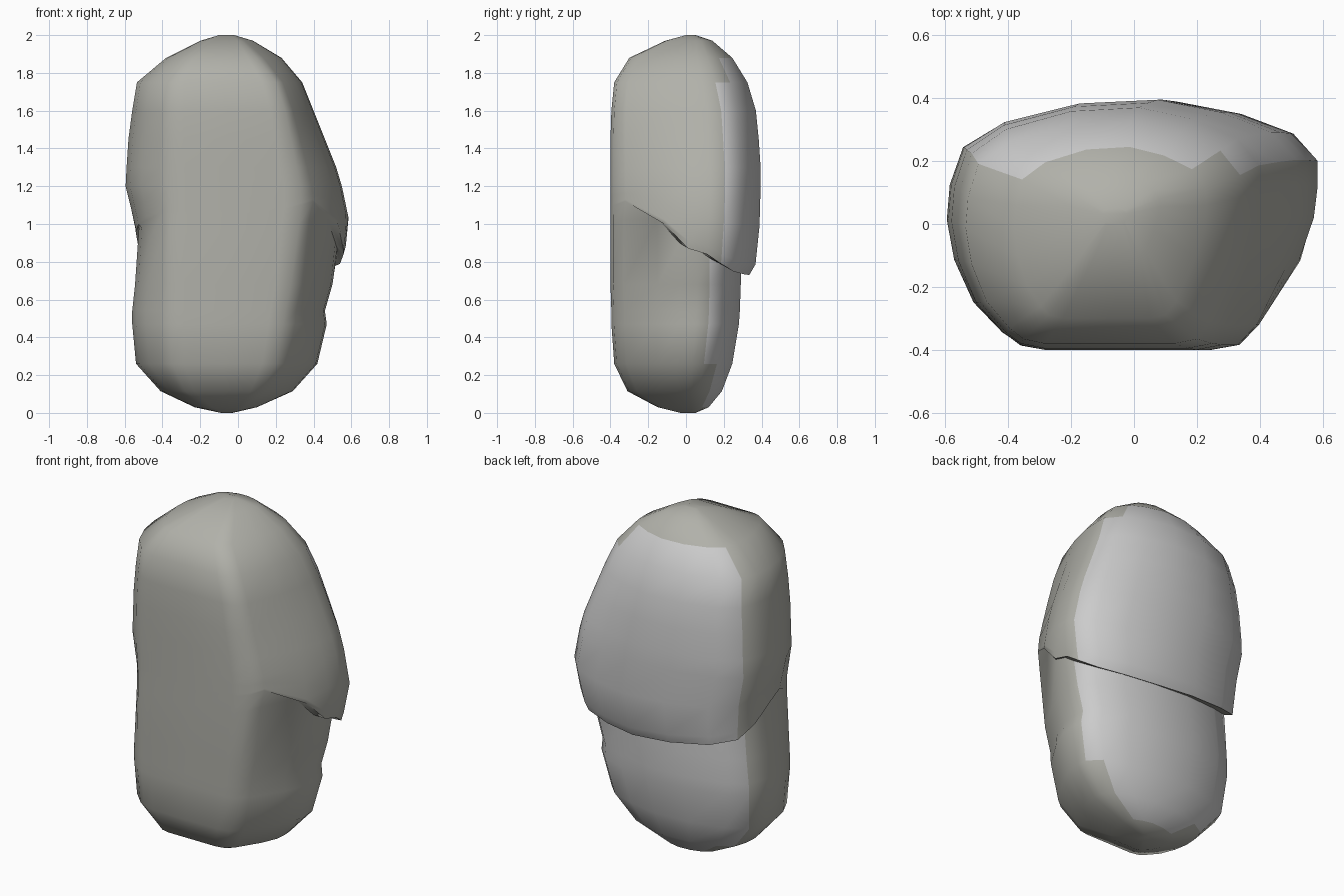
import bpy, bmesh, math

if "Cube" in bpy.data.objects:
    bpy.data.objects.remove(bpy.data.objects["Cube"])

# Section tables: z, front-left x, front-right x, left x, right x, front y, back y
LOWER = [
    (0.00, -.08, -.04, -.09, -.03, -.03, .05),
    (0.03, -.16, .03, -.23, .10, -.15, .12),
    (0.115, -.28, .12, -.41, .29, -.31, .19),
    (0.26, -.35, .20, -.54, .42, -.38, .245),
    (0.47, -.36, .24, -.56, .47, -.395, .28),
    (0.54, -.36, .25, -.56, .46, -.395, .285),
    (0.68, -.36, .28, -.545, .50, -.40, .29),
    (0.82, -.36, .31, -.53, .525, -.40, .29),
    (1.10, -.36, .33, -.52, .52, -.40, .29),
]
UPPER = [
    (0.73, -.36, .31, -.52, .53, -.40, .335),
    (0.79, -.36, .31, -.53, .545, -.40, .37),
    (0.88, -.36, .32, -.535, .57, -.40, .38),
    (1.00, -.36, .34, -.545, .592, -.40, .39),
    (1.20, -.36, .33, -.595, .55, -.40, .395),
    (1.30, -.36, .31, -.59, .52, -.40, .395),
    (1.45, -.36, .28, -.58, .46, -.40, .385),
    (1.60, -.36, .25, -.56, .40, -.395, .37),
    (1.75, -.35, .20, -.535, .34, -.38, .325),
    (1.88, -.27, .10, -.38, .23, -.30, .245),
    (1.97, -.15, .02, -.20, .08, -.11, .14),
    (2.00, -.09, -.03, -.10, -.02, .00, .05),
]
# Outline columns: kind, x fraction, depth fraction, ledge height
COLS = [
    ("L", .00, .02, 1.05), ("F", .12, .00, 1.05), ("F", .50, .00, 1.05),
    ("F", .87, .00, 1.08), ("R", .00, .02, 1.10),
    ("R", .27, .10, 1.12), ("R", .75, .36, 1.00), ("R", .96, .53, .87),
    ("R", 1.0, .66, .84), ("R", .98, .76, .79),
    ("B", .85, .87, .75), ("B", .56, .95, .735), ("B", .20, 1.0, .73),
    ("B", -.25, .985, .75), ("B", -.68, .91, .78),
    ("L", .78, .81, .82), ("L", .96, .66, .88), ("L", 1.0, .52, .96),
    ("L", .90, .36, 1.00), ("L", .64, .19, 1.02), ("L", .25, .07, 1.04),
]


def section(table, z):
    z = min(max(z, table[0][0]), table[-1][0])
    for a, b in zip(table, table[1:]):
        if z <= b[0]:
            t = (z - a[0]) / (b[0] - a[0])
            return [p + (q - p) * t for p, q in zip(a[1:], b[1:])]


def point(col, table, z):
    kind, f, d, _ = col
    fl, fr, xl, xr, yf, yb = section(table, z)
    x = {"L": fl + (xl - fl) * f, "R": fr + (xr - fr) * f,
         "F": fl + (fr - fl) * f,
         "B": (xl + xr) / 2 + f * (xr - xl) / 2}[kind]
    return (x, yf + (yb - yf) * d, z)


bm = bmesh.new()
rings = []


def add_ring(table, height):
    rings.append([bm.verts.new(point(c, table, height(c))) for c in COLS])


# Lower body
for row in LOWER[:7]:
    add_ring(LOWER, lambda c, z=row[0]: z)
# Undercut ledge, fading out toward the front
add_ring(LOWER, lambda c: c[3] + (.03 if c[2] > .3 else -.1))
for t in (0, .12, .55):
    add_ring(UPPER, lambda c: c[3] + (1.2 - c[3]) * t)
# Upper slab
for row in UPPER[4:]:
    add_ring(UPPER, lambda c, z=row[0]: z)

n = len(COLS)
for lo, hi in zip(rings, rings[1:]):
    for i in range(n):
        j = (i + 1) % n
        bm.faces.new((lo[i], lo[j], hi[j], hi[i]))
bm.faces.new(rings[0][::-1])
bm.faces.new(rings[-1])
bmesh.ops.recalc_face_normals(bm, faces=bm.faces)

# Weathered outer skin, paler split face at the back
for f in bm.faces:
    split = f.normal.y > .55 and f.calc_center_median().z < 1.85
    f.material_index = 1 if split else 0

mesh = bpy.data.meshes.new("boulder")
bm.to_mesh(mesh)
bm.free()
for name, color in (("weathered_stone", (.44, .44, .40, 1)),
                    ("split_stone", (.7, .7, .7, 1))):
    mat = bpy.data.materials.new(name)
    mat.diffuse_color = color
    mat.use_nodes = True
    mat.node_tree.nodes["Principled BSDF"].inputs["Base Color"].default_value = mat.diffuse_color
    mesh.materials.append(mat)
boulder = bpy.data.objects.new("boulder", mesh)
bpy.context.collection.objects.link(boulder)
bpy.context.view_layer.objects.active = boulder
boulder.select_set(True)
bpy.ops.object.shade_smooth_by_angle(angle=math.radians(55))
